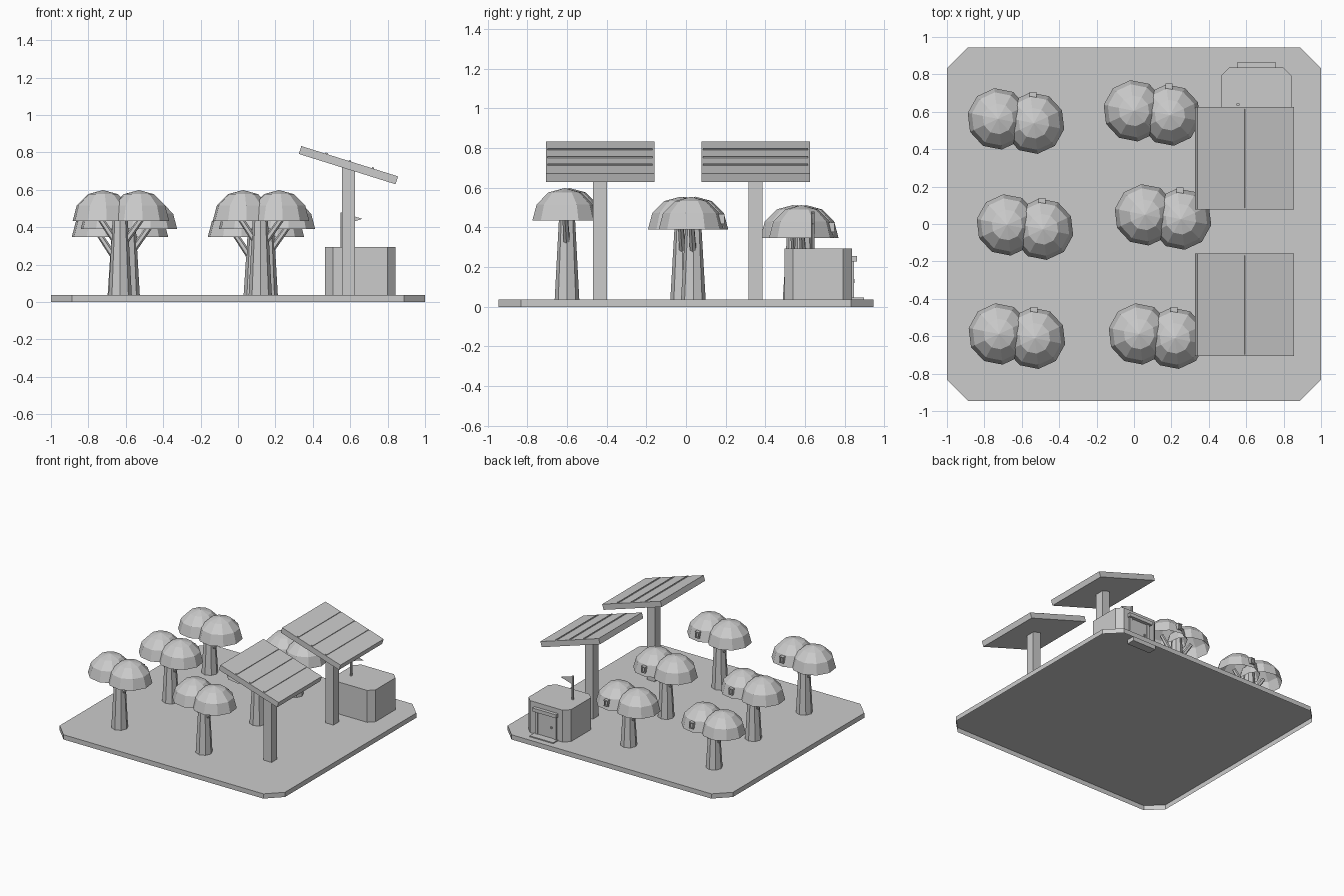
import bpy, bmesh
from math import radians
from mathutils import Vector, Matrix

cube = bpy.data.objects.get("Cube")
if cube:
    bpy.data.objects.remove(cube, do_unlink=True)

GREY = (0.6, 0.6, 0.6, 1)
grey = bpy.data.materials.new("plain grey")
grey.use_nodes = True
grey.diffuse_color = GREY
next(n for n in grey.node_tree.nodes if n.type == 'BSDF_PRINCIPLED').inputs["Base Color"].default_value = GREY


def finish(name, bm):
    mesh = bpy.data.meshes.new(name)
    bm.to_mesh(mesh)
    bm.free()
    mesh.materials.append(grey)
    obj = bpy.data.objects.new(name, mesh)
    bpy.context.collection.objects.link(obj)
    return obj


def box(name, x, y, z, matrix=None):
    """Box from (min, max) pairs, optionally transformed."""
    bm = bmesh.new()
    bmesh.ops.create_cube(bm, size=1)
    for v in bm.verts:
        for i, (lo, hi) in enumerate((x, y, z)):
            v.co[i] = lo if v.co[i] < 0 else hi
    if matrix:
        bm.transform(matrix)
    return finish(name, bm)


def prism(name, points, depth, open_base=False):
    """Extrude an outline along a vector, with or without its first face."""
    bm = bmesh.new()
    face = bm.faces.new([bm.verts.new(p) for p in points])
    ext = bmesh.ops.extrude_face_region(bm, geom=[face], use_keep_orig=True)
    moved = [g for g in ext["geom"] if isinstance(g, bmesh.types.BMVert)]
    bmesh.ops.translate(bm, verts=moved, vec=depth)
    bmesh.ops.recalc_face_normals(bm, faces=bm.faces)
    if open_base:
        base = [f for f in bm.faces if not any(v in moved for v in f.verts)]
        bmesh.ops.delete(bm, geom=base, context='FACES_ONLY')
    return finish(name, bm)


def chamfered(name, x, y, z, c, open_base=False):
    """Block with its four upright corners cut off."""
    (a, b), (d, e), (lo, hi) = x, y, z
    outline = [(a + c, d), (b - c, d), (b, d + c), (b, e - c),
               (b - c, e), (a + c, e), (a, e - c), (a, d + c)]
    return prism(name, [(px, py, lo) for px, py in outline], (0, 0, hi - lo), open_base)


def rod(name, start, end, r1, r2, sides):
    start, end = Vector(start), Vector(end)
    axis = end - start
    bm = bmesh.new()
    bmesh.ops.create_cone(bm, cap_ends=True, segments=sides, radius1=r1,
                          radius2=r2, depth=axis.length)
    turn = axis.to_track_quat('Z', 'Y').to_matrix().to_4x4()
    bm.transform(Matrix.Translation((start + end) / 2) @ turn)
    return finish(name, bm)


def dome(name, centre, radius):
    """Low-poly half sphere, open underneath."""
    bm = bmesh.new()
    bmesh.ops.create_uvsphere(bm, u_segments=10, v_segments=6, radius=radius)
    low = [v for v in bm.verts if v.co.z < -0.001]
    bmesh.ops.delete(bm, geom=low, context='VERTS')
    bm.transform(Matrix.Translation(centre) @ Matrix.Rotation(0.12, 4, 'Z'))
    return finish(name, bm)


# Ground: a shell open underneath
GROUND = 0.038
chamfered("ground_slab", (-1, 1), (-0.945, 0.945), (0, GROUND), 0.113, open_base=True)


# Trees: tapered trunk, two branches, two open domes and a small window box
def tree(i, x, y, rim):
    tag = f"_{i}"
    rod("trunk" + tag, (x, y, GROUND), (x, y, rim + 0.06), 0.062, 0.038, 8)
    for side, dx, dy in (("a", -0.092, 0.012), ("b", 0.1, -0.011)):
        dome(f"canopy_{side}{tag}", (x + dx, y + dy, rim), 0.165)
        rod(f"branch_{side}{tag}", (x + dx * 0.2, y, rim - 0.12),
            (x + dx * 1.35, y + dy, rim + 0.04), 0.018, 0.015, 6)
    # window frame around a recessed pane
    wx, wy, wz = x + 0.095, y + 0.142, rim + 0.053
    for s in (-1, 1):
        cx, cz = wx + s * 0.014, wz + s * 0.021
        box(f"window_jamb_{s}{tag}", (cx - 0.004, cx + 0.004), (wy - 0.025, wy + 0.014),
            (wz - 0.025, wz + 0.025))
        box(f"window_rail_{s}{tag}", (wx - 0.018, wx + 0.018), (wy - 0.025, wy + 0.015),
            (cz - 0.004, cz + 0.004))
    box("window_pane" + tag, (wx - 0.012, wx + 0.012), (wy - 0.025, wy + 0.005),
        (wz - 0.02, wz + 0.02))


TREES = [(-0.635, 0.55, 0.348), (0.092, 0.593, 0.348),
         (-0.587, -0.017, 0.39), (0.151, 0.037, 0.39),
         (-0.63, -0.6, 0.434), (0.119, -0.6, 0.434)]
for i, spot in enumerate(TREES, 1):
    tree(i, *spot)

# Tilted panels on posts, each with three thin ribs
for i, y in enumerate((-0.433, 0.351), 1):
    box(f"panel_post_{i}", (0.556, 0.626), (y - 0.035, y + 0.035), (GROUND, 0.728))
    tilt = Matrix.Translation((0.591, y, 0.734)) @ Matrix.Rotation(radians(17.4), 4, 'Y')
    box(f"panel_{i}", (-0.271, 0.271), (-0.274, 0.274), (-0.024, 0.02), tilt)
    for k in (-1, 0, 1):
        rx = k * 0.13
        box(f"panel_rib_{i}_{k + 2}", (rx - 0.006, rx + 0.006), (-0.265, 0.265),
            (0.015, 0.026), tilt)

# Hut with a door at the back and a step let through the ground
chamfered("hut", (0.465, 0.843), (0.496, 0.836), (GROUND, 0.294), 0.044)
box("door", (0.585, 0.725), (0.83, 0.84), (GROUND, 0.215))
for s in (-1, 1):
    jx = 0.655 + s * 0.083
    box(f"door_jamb_{s}", (jx - 0.012, jx + 0.012), (0.83, 0.846), (GROUND, 0.23))
box("door_lintel", (0.55, 0.76), (0.83, 0.863), (0.228, 0.256))
box("door_step", (0.55, 0.76), (0.83, 0.898), (0.005, 0.046))
rod("door_knob", (0.605, 0.835, 0.13), (0.605, 0.849, 0.13), 0.009, 0.009, 8)

# Flag on the hut roof
rod("flag_pole", (0.556, 0.639, 0.29), (0.556, 0.639, 0.48), 0.009, 0.009, 8)
prism("flag", [(0.556, 0.638, 0.479), (0.556, 0.638, 0.411), (0.665, 0.638, 0.445)],
      (0, 0.002, 0))
